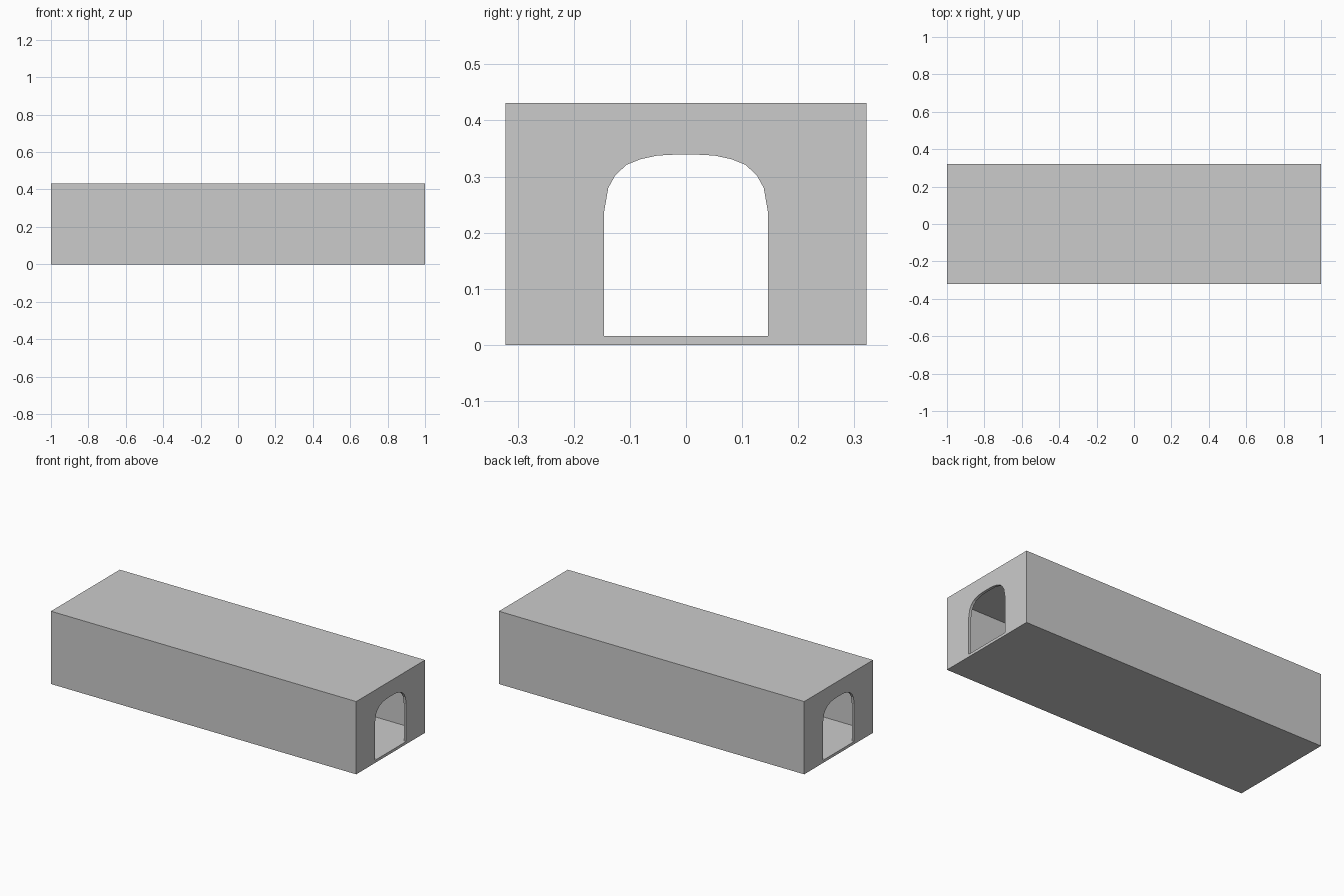
import bpy, bmesh

if "Cube" in bpy.data.objects:
    bpy.data.objects.remove(bpy.data.objects["Cube"])

L, W, H, T = 1.0, 0.322, 0.431, 0.016   # half length, half width, height, wall thickness

# Arched doorway: half profile (y, z) from sill to crown, then mirrored
half = [(0.146, T), (0.146, 0.237), (0.1385, 0.280), (0.126, 0.3025),
        (0.106, 0.321), (0.081, 0.331), (0.051, 0.3375), (0.022, 0.339)]
door = half + [(-y, z) for y, z in reversed(half)]
sill = half[0][0]

bm = bmesh.new()


def face(points):
    bm.faces.new([bm.verts.new(p) for p in points])


def end_wall(x, w, z0, z1):
    """Wall face around the doorway, open below the sill."""
    pts = [(-w, z0), (-w, z1), (w, z1), (w, z0)] + door
    face([(x, y, z) for y, z in pts])


def long_side(a, b, x):
    """Face spanning the full length between two profile points."""
    face([(-x, *a), (x, *a), (x, *b), (-x, *b)])


# Outer shell
outer = [(-W, 0), (W, 0), (W, H), (-W, H)]
for i in range(4):
    long_side(outer[i], outer[(i + 1) % 4], L)

# Inner walls and ceiling
wi, hi, xi = W - T, H - T, L - T
long_side((wi, T), (wi, hi), xi)
long_side((wi, hi), (-wi, hi), xi)
long_side((-wi, hi), (-wi, T), xi)

# Inner floor, sharing its edge points with both doorways
edge = [-wi, -sill, sill, wi]
face([(xi, y, T) for y in edge] + [(-xi, y, T) for y in reversed(edge)])

# Both ends: outside face, strip under the sill, inside face, door jamb
for s in (1, -1):
    end_wall(s * L, W, 0, H)
    face([(s * L, -W, 0), (s * L, W, 0), (s * L, sill, T), (s * L, -sill, T)])
    end_wall(s * xi, wi, T, hi)
    for i, a in enumerate(door):
        b = door[(i + 1) % len(door)]
        face([(s * L, *a), (s * L, *b), (s * xi, *b), (s * xi, *a)])

bmesh.ops.remove_doubles(bm, verts=bm.verts, dist=1e-5)
# Triangulate only the concave door walls
bmesh.ops.triangulate(bm, faces=[f for f in bm.faces if len(f.verts) > 8])
bmesh.ops.recalc_face_normals(bm, faces=bm.faces)

mesh = bpy.data.meshes.new("tunnel_hall")
bm.to_mesh(mesh)
bm.free()
bpy.context.collection.objects.link(bpy.data.objects.new("tunnel_hall", mesh))
